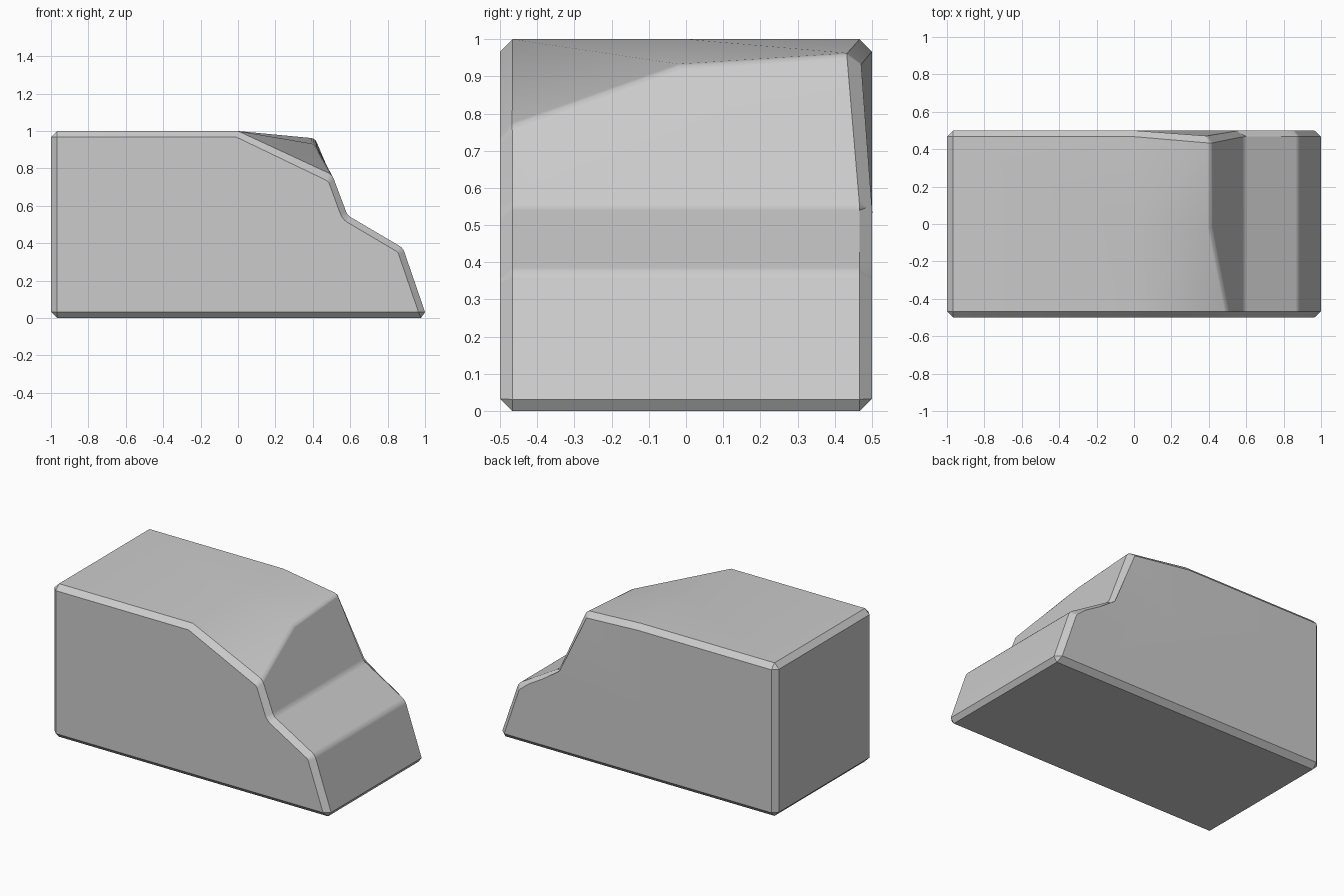
import bpy
import bmesh

default = bpy.data.objects.get("Cube")
if default:
    bpy.data.objects.remove(default, do_unlink=True)

# Plain grey paint
grey = bpy.data.materials.new("light_grey")
grey.use_nodes = True
colour = (0.6, 0.6, 0.6, 1)
grey.diffuse_color = colour
grey.node_tree.nodes["Principled BSDF"].inputs["Base Color"].default_value = colour

# Side profiles as (x, z): the back half has a taller windshield
TAIL = [(-1, 0), (-1, 1), (0, 1)]
NOSE = [(0.585, 0.55), (0.882, 0.375), (1.011, 0)]
W, E = 0.5, 0.033

bm = bmesh.new()


def row(points, y):
    return [bm.verts.new((x, y, z)) for x, z in points]


front = row(TAIL + [(0.51, 0.755)] + NOSE, -W)
back = row(TAIL + [(0.412, 0.963)] + NOSE, W)
back[3].co.y = 0.465

# Middle of the roof and windshield tops
roof_mid = bm.verts.new((0, 0, 1))
shield_mid = bm.verts.new((0.412, -0.02, 0.927))
side_mid = bm.verts.new((0, W, 0.5))

# Sides: the back one carries a pinched upper corner panel
bm.faces.new(front)
bm.faces.new([back[2], back[3], back[4], side_mid])
bm.faces.new(back[:3] + [side_mid] + back[4:])

# Tail, hood, nose and underside
for i in (0, 4, 5, 6):
    j = (i + 1) % len(front)
    bm.faces.new([front[i], front[j], back[j], back[i]])

# Roof, sloped roof panels and windshield
bm.faces.new([front[1], front[2], roof_mid, back[2], back[1]])
bm.faces.new([front[2], front[3], shield_mid, roof_mid])
bm.faces.new([roof_mid, shield_mid, back[3], back[2]])
bm.faces.new([front[3], front[4], back[4], back[3], shield_mid])
bmesh.ops.recalc_face_normals(bm, faces=bm.faces)

# Softly rounded creases across the windshield, hood and nose
pairs = [(front[3], shield_mid), (shield_mid, back[3]),
         (front[4], back[4]), (front[5], back[5])]
creases = [bm.edges.get(p) for p in pairs]
bmesh.ops.bevel(bm, geom=creases, offset=0.02, offset_type='OFFSET',
                segments=3, profile=0.5, affect='EDGES', clamp_overlap=True)

mesh = bpy.data.meshes.new("car_body")
bm.to_mesh(mesh)
bm.free()
mesh.materials.append(grey)
body = bpy.data.objects.new("car_body", mesh)
bpy.context.collection.objects.link(body)

# Narrow chamfer round every hard outer edge
chamfer = body.modifiers.new("chamfer", 'BEVEL')
chamfer.width = E
chamfer.segments = 1
chamfer.limit_method = 'ANGLE'
chamfer.angle_limit = 1.2
chamfer.use_clamp_overlap = False

bpy.context.view_layer.objects.active = body
body.select_set(True)
bpy.ops.object.modifier_apply(modifier="chamfer")
bpy.ops.object.shade_smooth_by_angle(angle=0.5)

# Keep flat panels flat while the creases blend
normals = body.modifiers.new("panel_normals", 'WEIGHTED_NORMAL')
normals.keep_sharp = True
